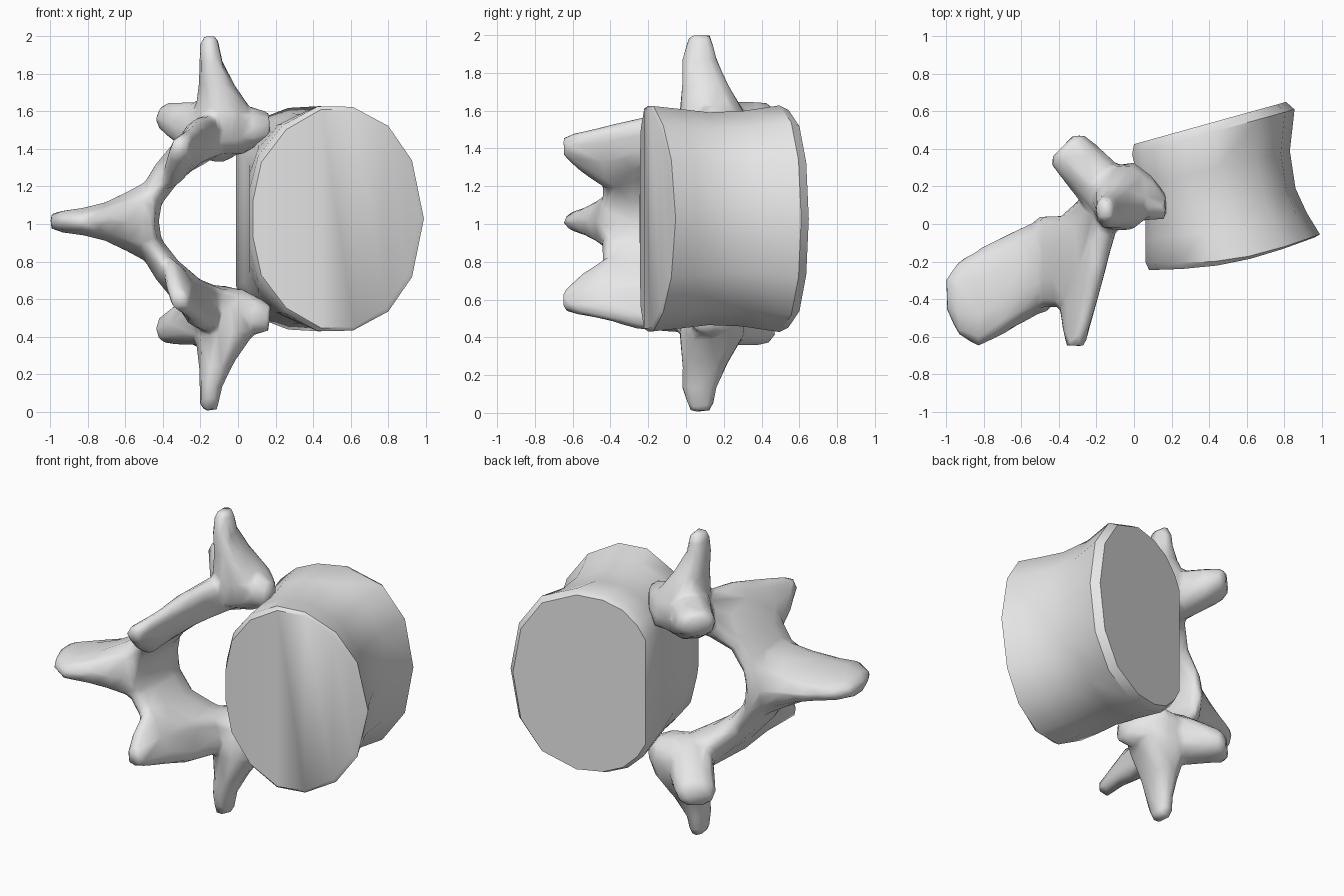
import bpy, bmesh, math
from mathutils import Vector

cube = bpy.data.objects.get("Cube")
if cube:
    bpy.data.objects.remove(cube, do_unlink=True)

MID = 1.003     # height of the symmetry plane
SIDES = 10

grey = bpy.data.materials.new("bone_grey")
grey.use_nodes = True
grey.diffuse_color = (0.8, 0.8, 0.8, 1)
grey.node_tree.nodes["Principled BSDF"].inputs["Base Color"].default_value = (0.8, 0.8, 0.8, 1)


def finish(name, bm):
    bmesh.ops.recalc_face_normals(bm, faces=bm.faces)
    mesh = bpy.data.meshes.new(name)
    bm.to_mesh(mesh)
    bm.free()
    mesh.materials.append(grey)
    obj = bpy.data.objects.new(name, mesh)
    bpy.context.collection.objects.link(obj)
    return obj


def bridge(bm, a, b):
    n = len(a)
    for i in range(n):
        bm.faces.new((a[i], a[(i + 1) % n], b[(i + 1) % n], b[i]))


def soft(v):
    return math.copysign(abs(v) ** 0.85, v)


def loft(bm, sections):
    """Closed tube through sections of (centre, half-axis, half-axis)."""
    rings = []
    for c, a, b in sections:
        ring = []
        for i in range(SIDES):
            t = 2 * math.pi * i / SIDES
            ring.append(bm.verts.new(c + a * soft(math.cos(t)) + b * soft(math.sin(t))))
        rings.append(ring)
    for a, b in zip(rings, rings[1:]):
        bridge(bm, a, b)
    bm.faces.new(rings[0])
    bm.faces.new(rings[-1])


# Body: waisted drum, rounded at the front and flat on the inner side at the back
front_half = [(0, 0.10), (0.05, 0.31), (0.20, 0.49), (0.41, 0.60),
              (0.61, 0.595), (0.80, 0.49), (0.93, 0.31), (1, 0)]
back_half = [(0, 0.36), (0.06, 0.45), (0.17, 0.54), (0.32, 0.59),
             (0.52, 0.60), (0.78, 0.51), (0.94, 0.31), (1, 0)]
# x at inner side, x at outer side, y inner, y outer, height scale, bow, blend to back shape
drum = [(0.08, 0.965, -0.245, -0.07, 0.97, 0.05, 0),
        (0.06, 0.99, -0.20, -0.055, 1.0, 0.06, 0.2),
        (0.06, 0.92, -0.08, 0.06, 0.97, 0.02, 0.55),
        (0.06, 0.86, 0.04, 0.19, 0.94, 0, 0.8),
        (0.03, 0.83, 0.20, 0.39, 0.95, 0, 1),
        (-0.01, 0.855, 0.37, 0.61, 1.0, 0, 1),
        (0.0, 0.81, 0.425, 0.65, 0.96, 0, 1)]
bm = bmesh.new()
rings = []
for x0, x1, y0, y1, k, bow, w in drum:
    half = [(f[0] + (b[0] - f[0]) * w, f[1] + (b[1] - f[1]) * w)
            for f, b in zip(front_half, back_half)]
    outline = half + [(u, -h) for u, h in reversed(half[:-1])]
    rings.append([bm.verts.new((x0 + (x1 - x0) * u,
                                y0 + (y1 - y0) * u - bow * math.sin(math.pi * u),
                                MID + 0.025 + h * k)) for u, h in outline])
for a, b in zip(rings, rings[1:]):
    bridge(bm, a, b)
for ring in (rings[0], rings[-1]):
    n = len(ring)
    for i in range(n // 2):
        face = [ring[i], ring[i + 1], ring[n - 2 - i], ring[n - 1 - i]]
        bm.faces.new(list(dict.fromkeys(face)))
body = finish("vertebral_body", bm)

bm = bmesh.new()

# Arch: x, height from middle, y centre, y half-length, half-thickness
half_arch = [(0.17, 0.51, 0.09, 0.07, 0.075),
             (0.09, 0.505, 0.14, 0.12, 0.105),
             (0.0, 0.48, 0.17, 0.16, 0.13),
             (-0.12, 0.47, 0.14, 0.17, 0.125),
             (-0.26, 0.38, -0.12, 0.28, 0.095),
             (-0.38, 0.255, -0.20, 0.25, 0.08),
             (-0.47, 0.12, -0.20, 0.25, 0.07)]
path = half_arch + [(-0.49, 0, -0.19, 0.24, 0.07)]
path += [(x, -h, y, l, t) for x, h, y, l, t in reversed(half_arch)]
arch = []
for i, (x, h, y, l, t) in enumerate(path):
    before, after = path[max(i - 1, 0)], path[min(i + 1, len(path) - 1)]
    along = Vector((after[0] - before[0], 0, after[1] - before[1])).normalized()
    arch.append((Vector((x, y, MID + 0.01 + h)), Vector((0, l, 0)),
                 Vector((-along.z, 0, along.x)) * t))
loft(bm, arch)

# Spinous process: x, y front, y back, half-thickness
spine = [(-0.44, -0.46, 0.03, 0.24), (-0.51, -0.48, 0.02, 0.21), (-0.60, -0.53, -0.02, 0.16),
         (-0.71, -0.60, -0.07, 0.105), (-0.83, -0.66, -0.13, 0.075),
         (-0.94, -0.59, -0.20, 0.06), (-1.0, -0.45, -0.29, 0.04)]
loft(bm, [(Vector((x, (f + b) / 2, MID + 0.01)), Vector((0, (b - f) / 2, 0)), Vector((0, 0, t)))
          for x, f, b, t in spine])

# Paired processes: x, y, height from middle, two half-widths
paired = [
    # transverse processes
    (Vector((1, 0, 0)), Vector((0, 1, 0)),
     [(-0.09, 0.14, 0.42, 0.13, 0.16), (-0.07, 0.14, 0.58, 0.16, 0.18),
      (-0.115, 0.10, 0.74, 0.095, 0.125), (-0.145, 0.07, 0.87, 0.06, 0.095),
      (-0.15, 0.075, 0.95, 0.055, 0.075), (-0.15, 0.075, 0.998, 0.04, 0.055)]),
    # rear articular processes
    (Vector((0.7, 0.7, 0)), Vector((0, 0, 1)),
     [(-0.09, 0.13, 0.48, 0.17, 0.16), (-0.20, 0.23, 0.50, 0.14, 0.15),
      (-0.29, 0.33, 0.535, 0.13, 0.115), (-0.355, 0.395, 0.56, 0.12, 0.085),
      (-0.38, 0.415, 0.57, 0.08, 0.055)]),
    # front articular processes, blades lying along the arch
    (Vector((0.9, 0, -0.43)), Vector((0.43, 0, 0.9)),
     [(-0.19, 0.02, 0.44, 0.09, 0.15), (-0.25, -0.24, 0.415, 0.075, 0.16),
      (-0.30, -0.43, 0.35, 0.065, 0.18), (-0.31, -0.56, 0.38, 0.055, 0.115),
      (-0.31, -0.65, 0.41, 0.05, 0.05)]),
]
for side in (1, -1):
    for a, b, sections in paired:
        flip = Vector((1, 1, side))
        loft(bm, [(Vector((x, y, MID + side * h)), a * flip * p, b * flip * q)
                  for x, y, h, p, q in sections])
arch_obj = finish("neural_arch", bm)

# Fuse the arch parts, soften the joints, then reduce to broad facets
remesh = arch_obj.modifiers.new("fuse", 'REMESH')
remesh.mode = 'VOXEL'
remesh.voxel_size = 0.018
remesh.use_smooth_shade = True
smooth = arch_obj.modifiers.new("soften", 'SMOOTH')
smooth.factor = 0.5
smooth.iterations = 7
reduce = arch_obj.modifiers.new("facet", 'DECIMATE')
reduce.ratio = 0.04

for obj in bpy.context.selected_objects:
    obj.select_set(False)
body.select_set(True)
bpy.context.view_layer.objects.active = body
bpy.ops.object.shade_smooth_by_angle(angle=math.radians(38))
